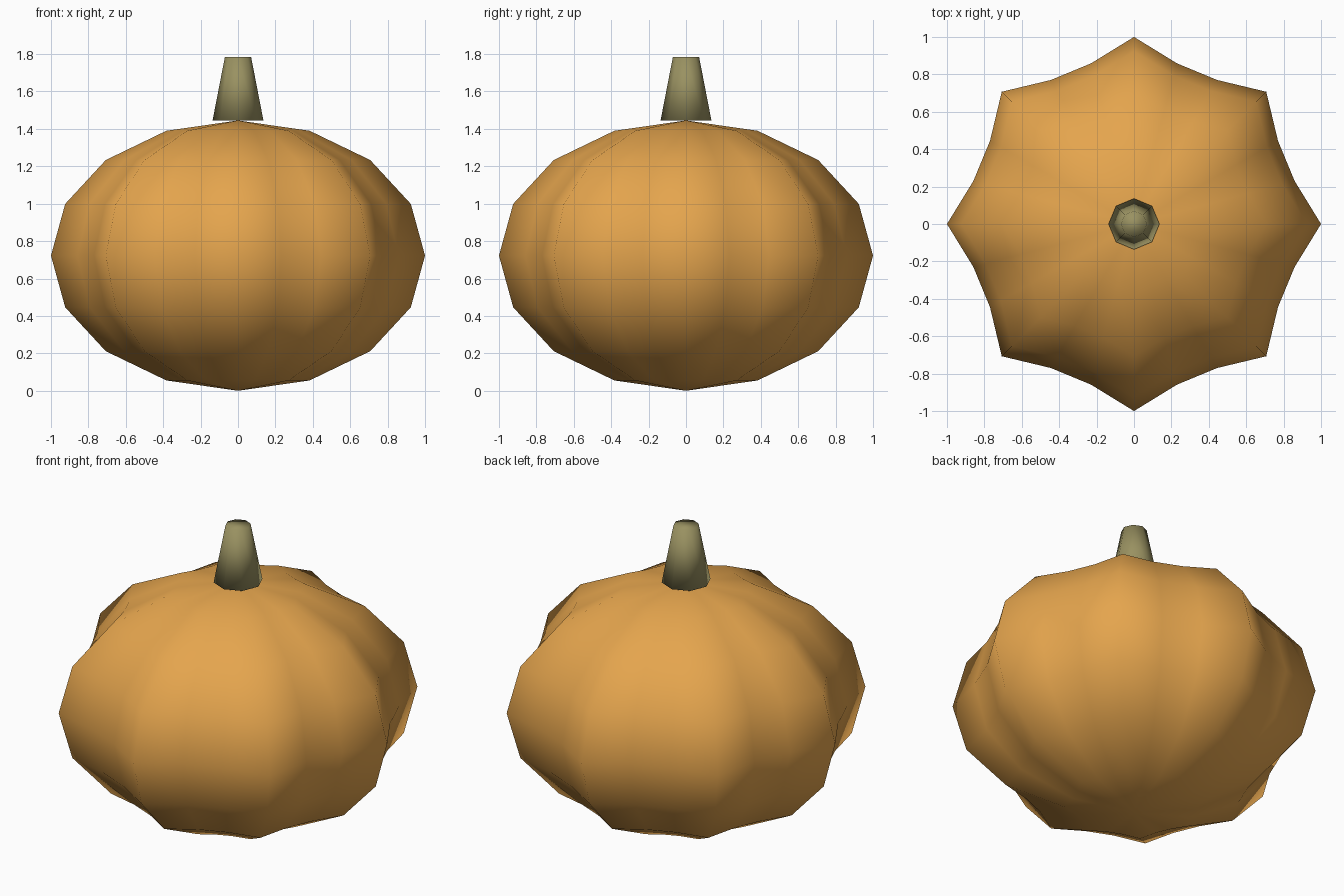
import bpy, bmesh, math

cube = bpy.data.objects.get("Cube")
if cube:
    bpy.data.objects.remove(cube, do_unlink=True)


def make_material(name, color):
    mat = bpy.data.materials.new(name)
    mat.use_nodes = True
    mat.diffuse_color = color
    mat.node_tree.nodes["Principled BSDF"].inputs["Base Color"].default_value = color
    return mat


def make_object(name, bm, mat):
    bmesh.ops.recalc_face_normals(bm, faces=bm.faces)
    for face in bm.faces:
        face.smooth = True
    mesh = bpy.data.meshes.new(name)
    bm.to_mesh(mesh)
    bm.free()
    mesh.materials.append(mat)
    obj = bpy.data.objects.new(name, mesh)
    bpy.context.collection.objects.link(obj)
    return obj


orange = make_material("pumpkin orange", (0.78, 0.375, 0.075, 1))
olive = make_material("stem olive", (0.32, 0.285, 0.12, 1))

HALF_HEIGHT = 0.7225
RIBS = 8
RIB_DEPTH = 0.074

# Squashed sphere, pulled in between its ribs
bm = bmesh.new()
bmesh.ops.create_uvsphere(bm, u_segments=3 * RIBS, v_segments=8, radius=1)
for v in bm.verts:
    angle = math.atan2(v.co.y, v.co.x)
    rib = 1 - RIB_DEPTH * (1 - math.cos(RIBS * angle))
    v.co.x *= rib
    v.co.y *= rib
    v.co.z = HALF_HEIGHT * (v.co.z + 1)
make_object("pumpkin_body", bm, orange)

# Tapered eight-sided stem standing on the crown
STEM_HEIGHT = 0.34
bm = bmesh.new()
bmesh.ops.create_cone(bm, cap_ends=True, segments=8, radius1=0.136,
                      radius2=0.07, depth=STEM_HEIGHT)
stem = make_object("stem", bm, olive)
stem.location.z = 2 * HALF_HEIGHT + STEM_HEIGHT / 2
